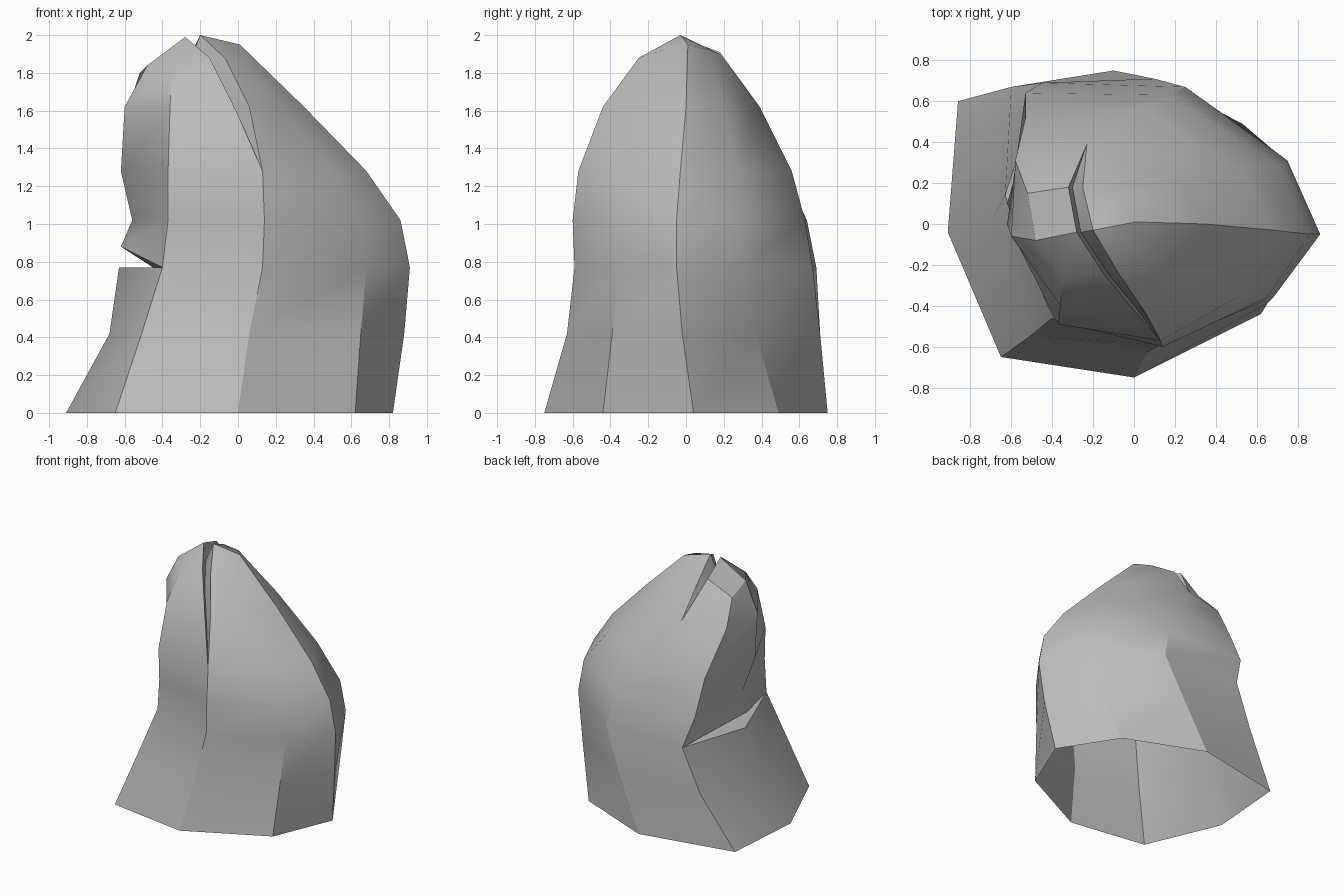
import bpy
import bmesh
import math

cube = bpy.data.objects.get("Cube")
if cube:
    bpy.data.objects.remove(cube, do_unlink=True)

# Vertical ridges of the boulder, each listed from its lowest level upward
LEVELS = [0, .42, .77, 1.02, 1.28, 1.62, 1.84]
RIDGES = {
    "front_left": (0, [(-.65, -.65), (-.51, -.55), (-.4, -.46), (-.37, -.48),
                       (-.37, -.49), (-.36, -.4), (-.35, -.27)]),
    "front": (0, [(0, -.75), (.06, -.63), (.13, -.59), (.14, -.6), (.13, -.57)]),
    "front_right": (0, [(.62, -.44), (.65, -.39), (.68, -.36), (.65, -.36),
                        (.5, -.36), (.24, -.25), (0, -.12)]),
    "right": (0, [(.82, .04), (.88, -.02), (.91, -.05), (.86, -.05),
                  (.68, -.03), (.35, 0), (.01, .01)]),
    "back_right": (0, [(.53, .49), (.67, .37), (.75, .31), (.72, .28),
                       (.52, .27), (.22, .2), (-.08, .12)]),
    "back": (0, [(-.1, .75), (.1, .71), (.25, .67), (.18, .63),
                 (.05, .56), (-.23, .39)]),
    "back_left": (0, [(-.86, .6), (-.6, .67), (-.45, .69), (-.53, .64),
                      (-.53, .52), (-.58, .31), (-.52, .15)]),
    "ledge": (0, [(-.91, -.04), (-.68, .05), (-.63, .14)]),
    "overhang": (2, [(-.62, .1), (-.56, .08), (-.62, 0), (-.6, -.06), (-.48, -.08)]),
}
# Crown heights that differ from the common level
CROWN = {"front_left": 1.8, "back_left": 1.8, "front_right": 1.92,
         "right": 1.95, "back_right": 1.92}

bm = bmesh.new()
ridge = {}
for name, (start, path) in RIDGES.items():
    ridge[name] = {}
    for level, (x, y) in enumerate(path, start):
        z = LEVELS[level]
        if level == len(LEVELS) - 1:
            z = CROWN.get(name, z)
        if name == "overhang" and level == start:
            z = .88
        ridge[name][level] = bm.verts.new((x, y, z))


def face(*verts):
    """Add one face, dropping repeated corners."""
    corners = list(dict.fromkeys(verts))
    if len(corners) > 2:
        bm.faces.new(corners)


def strip(a, b, levels):
    """Join two ridges with a band of faces."""
    for low, high in zip(levels, levels[1:]):
        face(a[low], b[low], b[high], a[high])


fl, front, fr = ridge["front_left"], ridge["front"], ridge["front_right"]
right, br, back = ridge["right"], ridge["back_right"], ridge["back"]
bl, ledge, over = ridge["back_left"], ridge["ledge"], ridge["overhang"]

# Crack over the crown: two lips and a valley sharing both end points
right_lip = [(.06, -.44, 1.62), (-.07, -.25, 1.88), (-.2, -.03, 2), (-.25, .18, 1.9)]
left_lip = [(-.01, -.41, 1.6), (-.15, -.24, 1.88), (-.28, -.04, 1.99), (-.32, .18, 1.91)]
valley = [(x + .02, y, z - .14) for x, y, z in left_lip]


def crack_line(points):
    verts = [front[4]] + [bm.verts.new(p) for p in points] + [back[5]]
    return dict(enumerate(verts, 4))


rl, ll, va = map(crack_line, (right_lip, left_lip, valley))
strip(ll, va, range(4, 10))
strip(va, rl, range(4, 10))

# Lower body, ledge and overhang
body = range(5)
for a, b in ((fl, front), (front, fr), (back, bl)):
    strip(a, b, body)
strip(back, bl, (4, 5))
strip(br, back, range(6))
for a, b in ((fr, right), (right, br)):
    strip(a, b, range(7))
for a, b in ((bl, ledge), (ledge, fl)):
    strip(a, b, range(3))
face(ledge[2], fl[2], bl[2])
face(over[2], bl[2], fl[2])
for a, b in ((bl, over), (over, fl)):
    strip(a, b, range(2, 7))

# Crown on each side of the crack
strip(fl, ll, (4, 5, 6))
strip(rl, fr, (4, 5, 6))
face(fl[6], ll[6], ll[7], over[6])
face(over[6], ll[7], ll[8], bl[6])
face(bl[6], ll[8], back[5], bl[5])
for a, b in ((rl[6], fr[6]), (fr[6], right[6]), (right[6], br[6]), (br[6], rl[8])):
    face(a, b, rl[7])
face(br[5], back[5], rl[8], br[6])

bmesh.ops.recalc_face_normals(bm, faces=bm.faces)
mesh = bpy.data.meshes.new("boulder")
bm.to_mesh(mesh)
bm.free()
boulder = bpy.data.objects.new("boulder", mesh)
bpy.context.collection.objects.link(boulder)

# Plain stone colour
stone = bpy.data.materials.new("grey_stone")
stone.use_nodes = True
color = (.5, .5, .5, 1)
stone.diffuse_color = color
stone.node_tree.nodes["Principled BSDF"].inputs["Base Color"].default_value = color
mesh.materials.append(stone)

bpy.ops.object.select_all(action="DESELECT")
boulder.select_set(True)
bpy.context.view_layer.objects.active = boulder
bpy.ops.object.shade_smooth_by_angle(angle=math.radians(32))
